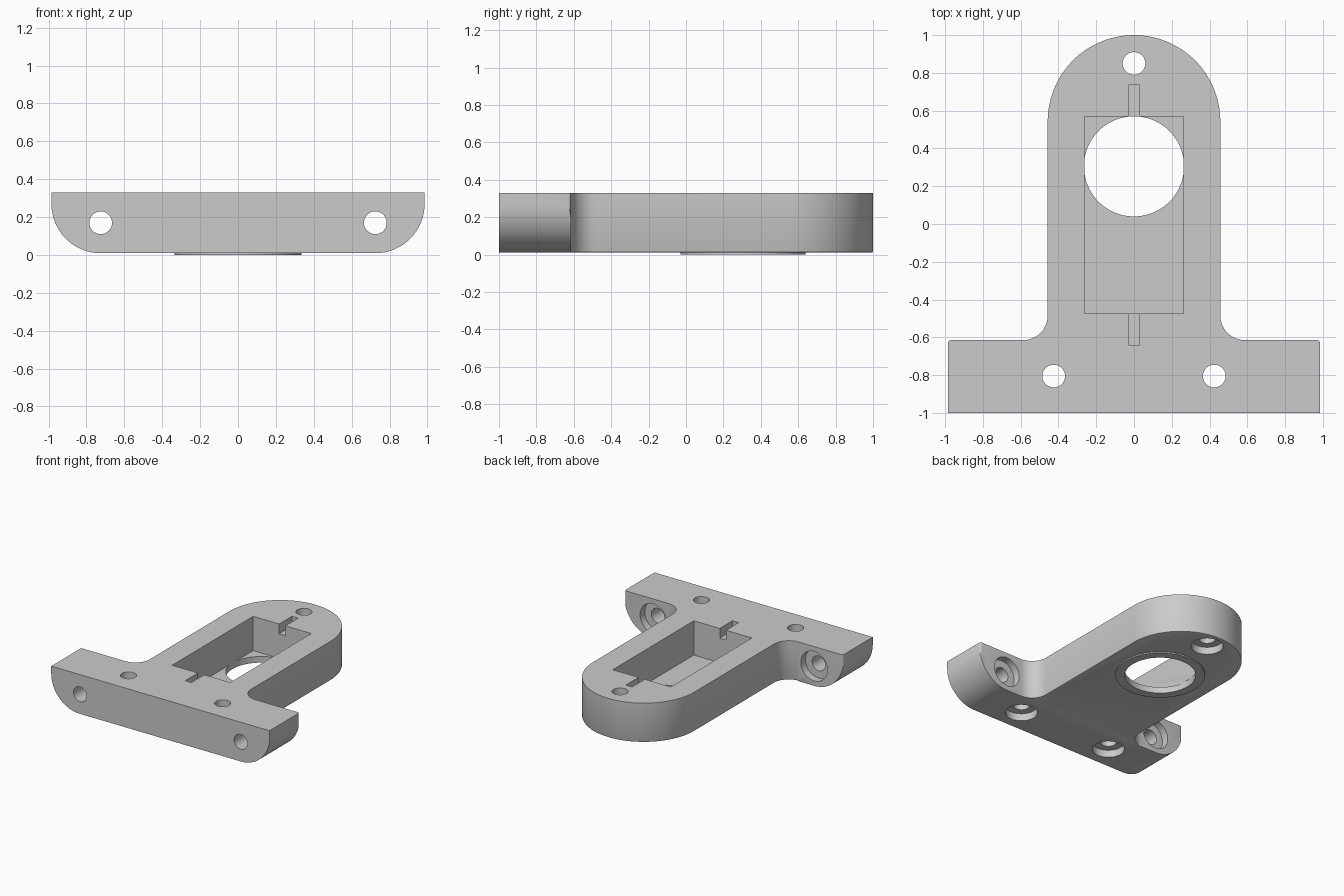
import bpy, bmesh, math
from mathutils import Matrix

cube = bpy.data.objects.get("Cube")
if cube:
    bpy.data.objects.remove(cube, do_unlink=True)

BASE, TOP = 0.01, 0.33
HALF_BAR, HALF_STEM = 0.985, 0.457
BAR_BACK, FILLET = -0.615, 0.13

grey = bpy.data.materials.new("plain grey")
grey.use_nodes = True
colour = (0.6, 0.6, 0.6, 1)
grey.diffuse_color = colour
grey.node_tree.nodes["Principled BSDF"].inputs["Base Color"].default_value = colour


def finish(name, bm):
    bmesh.ops.recalc_face_normals(bm, faces=bm.faces)
    mesh = bpy.data.meshes.new(name)
    bm.to_mesh(mesh)
    bm.free()
    mesh.materials.append(grey)
    obj = bpy.data.objects.new(name, mesh)
    bpy.context.collection.objects.link(obj)
    return obj


def arc(cx, cy, r, start, end, steps):
    angles = [math.radians(start + (end - start) * i / steps) for i in range(steps + 1)]
    return [(cx + r * math.cos(a), cy + r * math.sin(a)) for a in angles]


def prism(points, shift):
    """Extrude a loop of 3D points along a vector."""
    bm = bmesh.new()
    face = bm.faces.new([bm.verts.new(p) for p in points])
    out = bmesh.ops.extrude_face_region(bm, geom=[face])
    bmesh.ops.translate(bm, vec=shift, verts=[v for v in out["geom"] if isinstance(v, bmesh.types.BMVert)])
    return bm


def box(name, x, y0, y1, z0, z1):
    loop = [(-x, y0, z0), (x, y0, z0), (x, y1, z0), (-x, y1, z0)]
    return finish(name, prism(loop, (0, 0, z1 - z0)))


def rod(name, x, y, z, r, length, along_y=False, sides=48):
    bm = bmesh.new()
    turn = Matrix.Rotation(math.pi / 2, 4, 'X') if along_y else Matrix()
    bmesh.ops.create_cone(bm, cap_ends=True, segments=sides, radius1=r, radius2=r,
                          depth=length, matrix=Matrix.Translation((x, y, z)) @ turn)
    return finish(name, bm)


def combine(target, tool, operation='DIFFERENCE'):
    tool.hide_render = True
    mod = target.modifiers.new("cut", 'BOOLEAN')
    mod.operation, mod.solver, mod.object = operation, 'EXACT', tool
    bpy.context.view_layer.objects.active = target
    bpy.ops.object.modifier_apply(modifier=mod.name)
    bpy.data.objects.remove(tool, do_unlink=True)


# T-shaped plan: crossbar, filleted shoulders and a round-ended stem
half = [(HALF_BAR, -1)]
half += arc(HALF_BAR - 0.015, BAR_BACK - 0.015, 0.015, 0, 90, 4)
half += arc(HALF_STEM + FILLET, BAR_BACK + FILLET, FILLET, 270, 180, 12)
half += arc(0, 1 - HALF_STEM, HALF_STEM, 0, 90, 32)
plan = half + [(-x, y) for x, y in reversed(half[:-1])]
bm = prism([(x, y, BASE) for x, y in plan], (0, 0, TOP - BASE))

# Small bevel around the underside of the stem
lower = [e for e in bm.edges if all(v.co.z < BASE + 0.001 and v.co.y > BAR_BACK - 0.001
                                    and abs(v.co.x) < HALF_STEM + FILLET + 0.01 for v in e.verts)]
bmesh.ops.bevel(bm, geom=lower, offset=0.01, segments=2, profile=0.5, affect='EDGES')
body = finish("bracket_body", bm)

# Rounded lower corners of the crossbar
R = 0.26
side = [(HALF_BAR, TOP + 0.1)] + arc(HALF_BAR - R, BASE + R, R, 0, -90, 24)
front = side + [(-x, z) for x, z in reversed(side)]
# Nudged below the base so that only the corners are trimmed
outline = [(x, -1.1, z - 0.0005) for x, z in front]
combine(body, finish("corner_trim", prism(outline, (0, 2.2, 0))), 'INTERSECT')

# Rectangular pocket with a narrow slot at each end, and the large round opening
combine(body, box("pocket", 0.262, -0.475, 0.57, 0.05, 0.5))
combine(body, box("rear_slot", 0.028, 0.5, 0.735, 0.25, 0.5))
combine(body, box("front_slot", 0.028, -0.64, -0.4, 0.25, 0.5))
combine(body, rod("round_opening", 0, 0.305, 0, 0.265, 0.11, sides=96))

# Vertical screw holes, counterbored from below
for x, y in ((0, 0.85), (-0.425, -0.805), (0.425, -0.805)):
    combine(body, rod("screw_hole", x, y, 0.2, 0.06, 1))
    combine(body, rod("counterbore", x, y, BASE, 0.12, 0.12))

# Horizontal screw holes, counterbored from the back of the crossbar
for x in (-0.725, 0.725):
    combine(body, rod("side_hole", x, -0.8, 0.17, 0.06, 0.6, True))
    combine(body, rod("side_counterbore", x, BAR_BACK, 0.17, 0.12, 0.12, True))

# Thin raised rim around the opening on the underside
rim = rod("raised_rim", 0, 0.305, 0.0055, 0.335, 0.011, sides=96)
combine(rim, rod("rim_opening", 0, 0.305, 0, 0.265, 0.2, sides=96))

for obj in (body, rim):
    bpy.ops.object.select_all(action='DESELECT')
    obj.select_set(True)
    bpy.context.view_layer.objects.active = obj
    bpy.ops.object.shade_smooth_by_angle(angle=math.radians(30))
